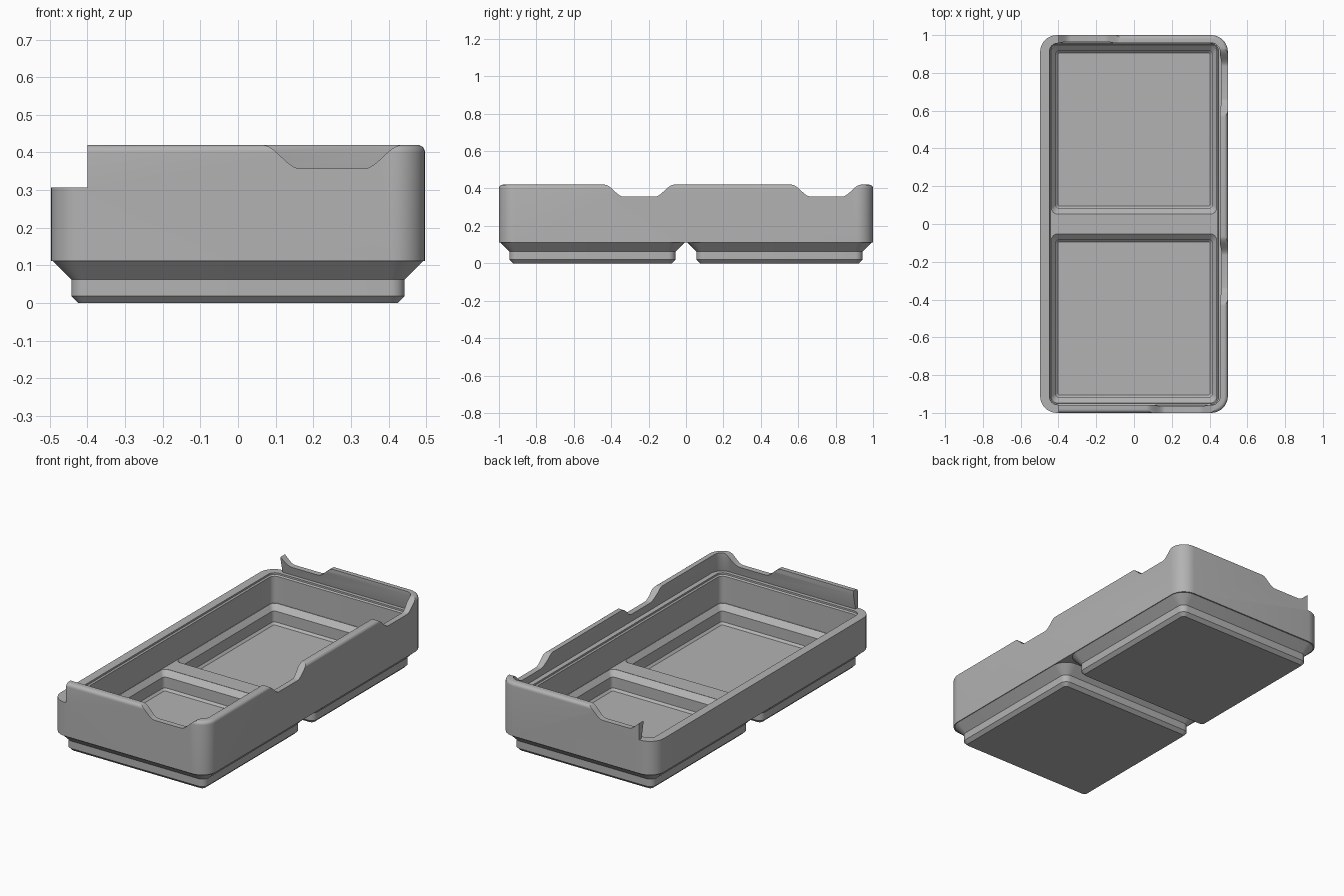
import bpy, bmesh, math
from mathutils import Matrix

default = bpy.data.objects.get("Cube")
if default:
    bpy.data.objects.remove(default)

grey = bpy.data.materials.new("mid_grey")
grey.use_nodes = True
colour = (0.45, 0.45, 0.45, 1)
grey.diffuse_color = colour
grey.node_tree.nodes["Principled BSDF"].inputs["Base Color"].default_value = colour


def finish(name, bm):
    bmesh.ops.recalc_face_normals(bm, faces=bm.faces)
    mesh = bpy.data.meshes.new(name)
    bm.to_mesh(mesh)
    bm.free()
    mesh.materials.append(grey)
    obj = bpy.data.objects.new(name, mesh)
    bpy.context.collection.objects.link(obj)
    return obj


def loft(name, rings, cy=0, steps=8):
    """Solid through rounded rectangles given as (half x, half y, radius, z)."""
    bm = bmesh.new()
    loops = []
    for hx, hy, r, z in rings:
        loop = []
        for q, (sx, sy) in enumerate([(1, 1), (-1, 1), (-1, -1), (1, -1)]):
            for i in range(steps + 1):
                a = (q + i / steps) * math.pi / 2
                loop.append(bm.verts.new((sx * (hx - r) + r * math.cos(a),
                                          cy + sy * (hy - r) + r * math.sin(a), z)))
        loops.append(loop)
    for low, high in zip(loops, loops[1:]):
        for i in range(len(low)):
            j = (i + 1) % len(low)
            bm.faces.new((low[i], low[j], high[j], high[i]))
    bm.faces.new(loops[0][::-1])
    bm.faces.new(loops[-1])
    return finish(name, bm)


def box(name, size, centre):
    bm = bmesh.new()
    bmesh.ops.create_cube(bm, size=1)
    bmesh.ops.scale(bm, vec=size, verts=bm.verts)
    bmesh.ops.translate(bm, vec=centre, verts=bm.verts)
    return finish(name, bm)


def notch(name, x, y, angle):
    """Finger notch cutter with S-shaped flanks, running through a wall."""
    side = []
    for i in range(13):
        t = i / 12
        side.append((0.185 - 0.1 * t, 0.42 - 0.063 * t * t * (3 - 2 * t)))
    side.insert(0, (0.185, 0.46))
    outline = side + [(-u, z) for u, z in reversed(side)]
    bm = bmesh.new()
    face = bm.faces.new([bm.verts.new((u, -0.06, z)) for u, z in outline])
    out = bmesh.ops.extrude_face_region(bm, geom=[face])
    moved = [v for v in out["geom"] if isinstance(v, bmesh.types.BMVert)]
    bmesh.ops.translate(bm, vec=(0, 0.12, 0), verts=moved)
    place = Matrix.Translation((x, y, 0)) @ Matrix.Rotation(angle, 4, "Z")
    bmesh.ops.transform(bm, matrix=place, verts=bm.verts)
    return finish(name, bm)


def combine(target, tool, operation):
    mod = target.modifiers.new("bool", "BOOLEAN")
    mod.operation, mod.object, mod.solver = operation, tool, "EXACT"
    bpy.context.view_layer.objects.active = target
    bpy.ops.object.modifier_apply(modifier=mod.name)
    bpy.data.objects.remove(tool)


# Outer body with a rounded top edge
rings = [(0.497, 1, 0.089, 0.112)]
for i in range(7):
    a = i / 6 * math.pi / 2
    inset = 0.02 * (1 - math.cos(a))
    rings.append((0.497 - inset, 1 - inset, 0.089 - inset, 0.4 + 0.02 * math.sin(a)))
tray = loft("tray", rings)

# Two stepped feet
for cy in (-0.5, 0.5):
    foot = [(h, h, r, z) for h, r, z in [
        (0.424, 0.019, 0), (0.443, 0.038, 0.019), (0.443, 0.038, 0.062),
        (0.495, 0.089, 0.114), (0.48, 0.075, 0.13)]]
    combine(tray, loft("foot", foot, cy), "UNION")

# Main cavity, then the two recessed cells either side of the divider
cavity = [(0.44, 0.95, 0.035, 0.135), (0.44, 0.95, 0.035, 0.29),
          (0.447, 0.957, 0.042, 0.297), (0.447, 0.957, 0.042, 0.33)]
combine(tray, loft("cavity", cavity), "DIFFERENCE")
for cy in (-0.5, 0.5):
    cell = [(0.403, 0.405, 0.01, 0.03), (0.415, 0.417, 0.02, 0.042),
            (0.415, 0.417, 0.02, 0.105), (0.438, 0.448, 0.033, 0.134),
            (0.43, 0.44, 0.03, 0.15)]
    combine(tray, loft("cell", cell, cy), "DIFFERENCE")

# Undercut lid groove, open on one long side
groove = [(0.475, 0.978, 0.067, 0.307), (0.456, 0.959, 0.048, 0.395),
          (0.456, 0.959, 0.048, 0.45)]
combine(tray, loft("groove", groove), "DIFFERENCE")
combine(tray, box("opening", (0.2, 2.2, 0.2), (-0.5, 0, 0.407)), "DIFFERENCE")

# Finger notches in three walls
for x, y, angle in [(0.25, -0.98, 0), (-0.25, 0.98, 0),
                    (0.48, -0.25, math.pi / 2), (0.48, 0.75, math.pi / 2)]:
    combine(tray, notch("notch", x, y, angle), "DIFFERENCE")

bpy.ops.object.select_all(action="DESELECT")
tray.select_set(True)
bpy.context.view_layer.objects.active = tray
bpy.ops.object.shade_smooth_by_angle(angle=math.radians(30))
